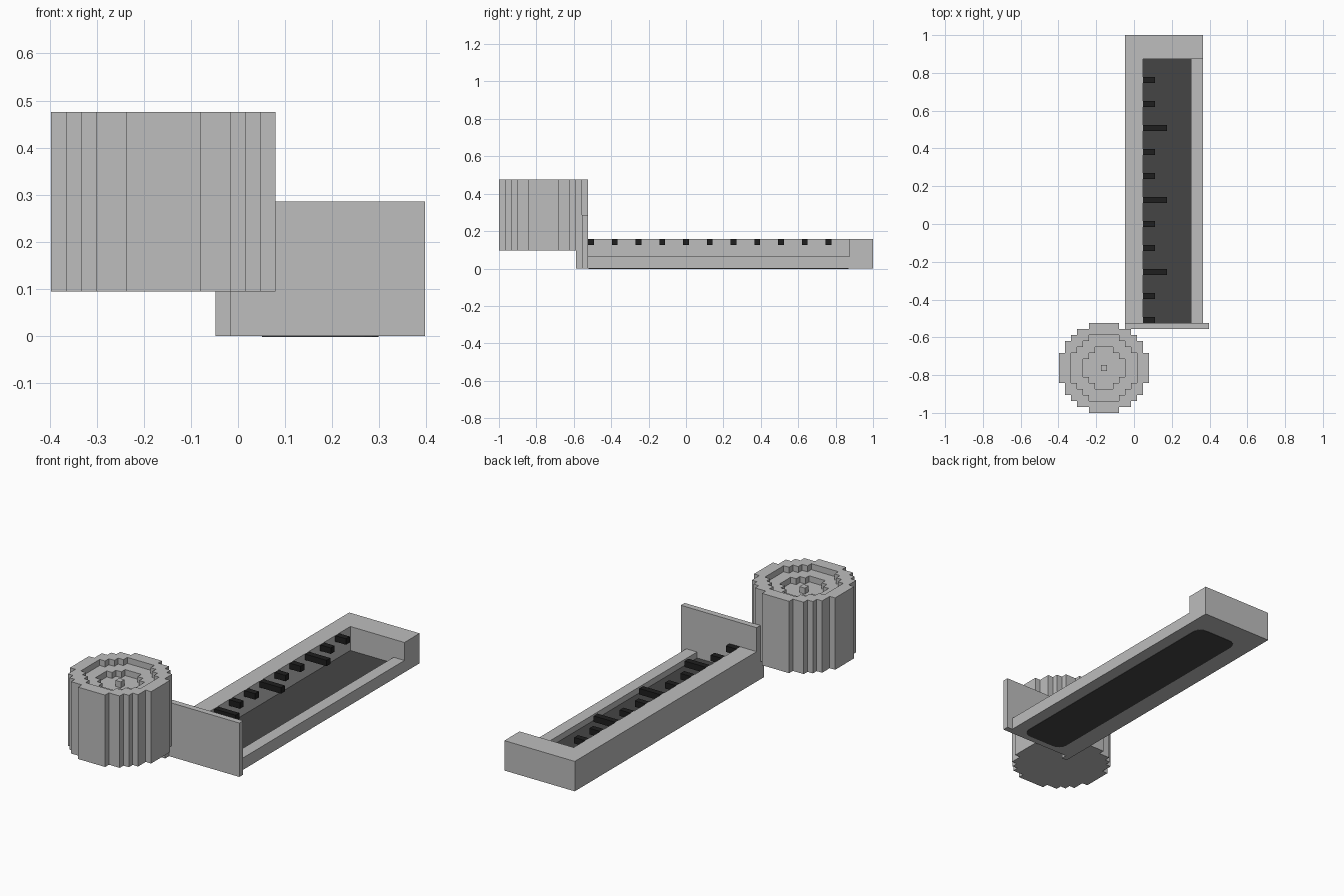
import bpy, bmesh, math

if "Cube" in bpy.data.objects:
    bpy.data.objects.remove(bpy.data.objects["Cube"])

V = 2 / 63                    # one grid block
X0, Y0 = -12.5 * V, -1.0      # grid origin


def pos(i, j, k):
    return (X0 + i * V, Y0 + j * V, k * V)


def material(name, value):
    m = bpy.data.materials.new(name)
    m.diffuse_color = (value, value, value, 1)
    m.use_nodes = True
    m.node_tree.nodes["Principled BSDF"].inputs["Base Color"].default_value = m.diffuse_color
    return m


GREY = material("light_grey", 0.51)
DARK = material("dark_grey", 0.06)
BLACK = material("black", 0.013)


def finish(bm, name, mat):
    me = bpy.data.meshes.new(name)
    bm.to_mesh(me)
    bm.free()
    me.materials.append(mat)
    ob = bpy.data.objects.new(name, me)
    bpy.context.collection.objects.link(ob)
    return ob


def box(name, lo, hi, mat, round_corners=0):
    """Box between two grid corners, with optional rounded upright edges."""
    bm = bmesh.new()
    bmesh.ops.create_cube(bm, size=1)
    a, b = pos(*lo), pos(*hi)
    for v in bm.verts:
        v.co = [a[n] + (v.co[n] + 0.5) * (b[n] - a[n]) for n in range(3)]
    if round_corners:
        upright = [e for e in bm.edges
                   if abs(e.verts[0].co.z - e.verts[1].co.z) > 1e-5]
        bmesh.ops.bevel(bm, geom=upright, offset=round_corners * V,
                        offset_type='OFFSET', segments=4, profile=0.5,
                        affect='EDGES')
    return finish(bm, name, mat)


# Tray: tall left wall, low right wall, end block and floor
box("left_wall", (11, 15, 0), (14, 59, 5), GREY)
box("right_wall", (22, 15, 0), (24, 59, 2), GREY)
box("end_block", (11, 59, 0), (24, 63, 5), GREY)
box("floor_base", (14, 15, 0), (22, 59, 0.5), GREY)
box("floor", (14, 15, 0.5), (22, 59, 1), DARK)
box("underside_panel", (14.1, 15.1, -0.06), (21.9, 58.9, 0.1), DARK, 1.5)

# Front plate and the small post that carries the drum
box("front_plate", (11, 14, 0), (25, 15, 9), GREY)
box("drum_support", (11, 13, 0), (12, 14, 3), GREY)

# Scale marks along the left wall, every third one long
for n in range(11):
    length = 4 if n % 3 == 2 else 2
    box("scale_mark", (14, 15 + 4 * n, 4), (14 + length, 16 + 4 * n, 5), BLACK)


# Blocky round drum with a stepped, hollowed top and a centre stud
BASE = 3


def drum_height(i, j):
    r = math.hypot(i - 7, j - 7)
    if r > 7.5:
        return BASE
    if r > 5.5:
        return 15
    if r > 3.5 or r == 0:
        return 14
    return 13


bm = bmesh.new()


def quad(*corners):
    bm.faces.new([bm.verts.new(pos(*c)) for c in corners])


for i in range(15):
    for j in range(15):
        h = drum_height(i, j)
        if h == BASE:
            continue
        ring = [(i, j), (i + 1, j), (i + 1, j + 1), (i, j + 1)]
        quad(*[(x, y, h) for x, y in ring])
        quad(*[(x, y, BASE) for x, y in reversed(ring)])
        for n, (di, dj) in enumerate([(0, -1), (1, 0), (0, 1), (-1, 0)]):
            low = drum_height(i + di, j + dj)
            if low < h:
                (ax, ay), (bx, by) = ring[n], ring[(n + 1) % 4]
                quad((ax, ay, low), (bx, by, low), (bx, by, h), (ax, ay, h))
bmesh.ops.remove_doubles(bm, verts=bm.verts, dist=1e-4)
finish(bm, "drum", GREY)
